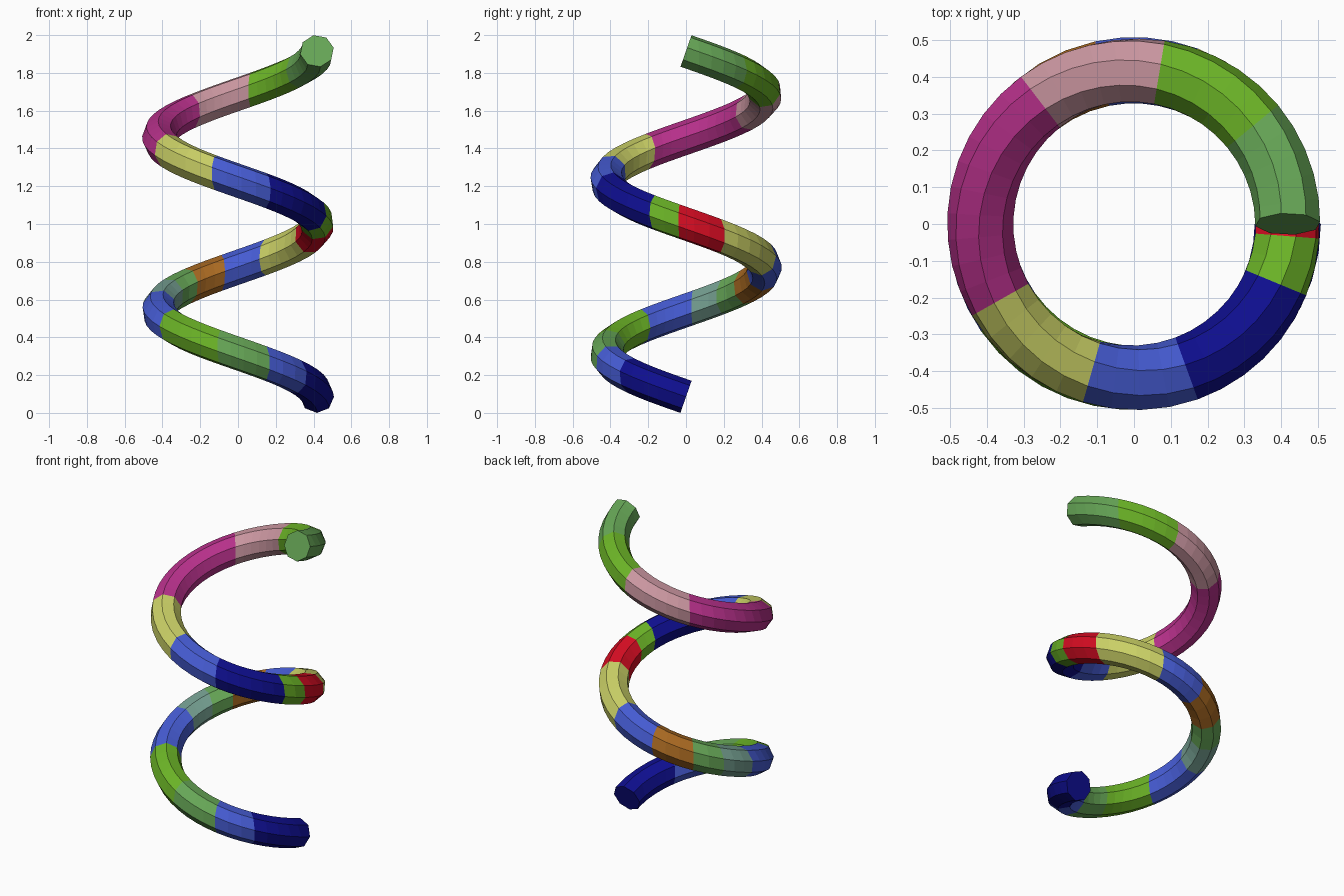
import bpy, bmesh, math
from mathutils import Vector

if "Cube" in bpy.data.objects:
    bpy.data.objects.remove(bpy.data.objects["Cube"], do_unlink=True)

# Coil dimensions
R, r, SIDES = 0.418, 0.09, 8
Z0, Z1, SWEEP = 0.085, 1.916, 720.0
slope = math.atan((Z1 - Z0) / (math.radians(SWEEP) * R))

# Colours as sRGB bytes
COLOURS = {
    "navy": (14, 14, 142), "blue": (70, 92, 212), "sage_green": (102, 166, 86),
    "leaf_green": (106, 178, 38), "teal_grey": (116, 158, 144), "brown": (170, 106, 34),
    "straw_yellow": (202, 208, 102), "red": (214, 12, 34),
    "magenta": (182, 48, 138), "dusty_pink": (202, 150, 160),
}

# Bands from the bottom up: colour and the sweep angle where it ends
BANDS = [
    ("navy", 44), ("blue", 70.5), ("sage_green", 102.5), ("leaf_green", 145),
    ("blue", 185), ("teal_grey", 209), ("sage_green", 230), ("brown", 258),
    ("blue", 290), ("straw_yellow", 336), ("red", 364.5), ("leaf_green", 382.5),
    ("navy", 430), ("blue", 466), ("straw_yellow", 510.5), ("magenta", 592.5),
    ("dusty_pink", 639.5), ("leaf_green", 680.5), ("sage_green", 720),
]


def linear(byte):
    c = byte / 255
    return c / 12.92 if c <= 0.04045 else ((c + 0.055) / 1.055) ** 2.4


def make_material(name, rgb):
    mat = bpy.data.materials.new(name)
    colour = (*[linear(c) for c in rgb], 1.0)
    mat.diffuse_color = colour
    mat.use_nodes = True
    bsdf = next(n for n in mat.node_tree.nodes if n.type == "BSDF_PRINCIPLED")
    bsdf.inputs["Base Color"].default_value = colour
    return mat


def add_ring(bm, sweep, square_end=False):
    """Octagonal section of the coil; the two ends are cut square to the path."""
    a = -math.radians(sweep)
    out = Vector((math.cos(a), math.sin(a), 0))
    ahead = Vector((math.sin(a), -math.cos(a), 0))
    centre = out * R + Vector((0, 0, Z0 + (Z1 - Z0) * sweep / SWEEP))
    if square_end:
        up = Vector((0, 0, math.cos(slope))) - ahead * math.sin(slope)
    else:
        up = Vector((0, 0, 1 / math.cos(slope)))
    twist = a * math.sin(slope)
    ring = []
    for i in range(SIDES):
        p = twist + i * math.tau / SIDES
        ring.append(bm.verts.new(centre + out * r * math.sin(p) + up * r * math.cos(p)))
    return ring


# Spiral tube, swept band by band
names = list(COLOURS)
bm = bmesh.new()
previous = add_ring(bm, 0, True)
bm.faces.new(previous).material_index = names.index(BANDS[0][0])
start = 0
for name, end in BANDS:
    steps = max(2, round((end - start) / 8.5))
    for k in range(1, steps + 1):
        sweep = start + (end - start) * k / steps
        ring = add_ring(bm, sweep, sweep >= SWEEP - 1e-6)
        for i in range(SIDES):
            j = (i + 1) % SIDES
            face = bm.faces.new((previous[i], previous[j], ring[j], ring[i]))
            face.material_index = names.index(name)
        previous = ring
    start = end
bm.faces.new(previous).material_index = names.index(BANDS[-1][0])
bmesh.ops.recalc_face_normals(bm, faces=bm.faces)

mesh = bpy.data.meshes.new("spiral_tube")
bm.to_mesh(mesh)
bm.free()
for name, rgb in COLOURS.items():
    mesh.materials.append(make_material(name, rgb))
tube = bpy.data.objects.new("spiral_tube", mesh)
bpy.context.collection.objects.link(tube)
